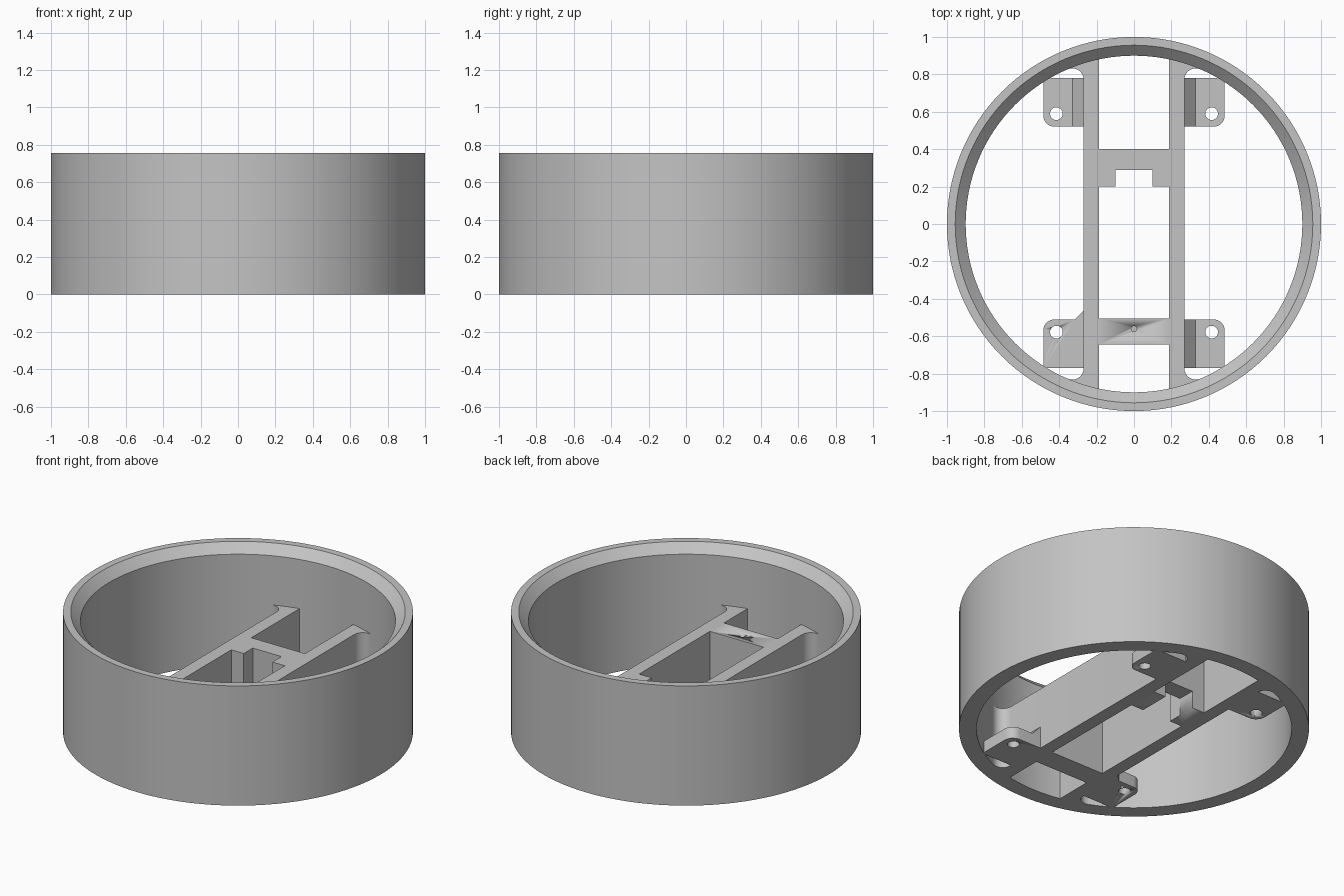
import bpy, bmesh, math

if "Cube" in bpy.data.objects:
    bpy.data.objects.remove(bpy.data.objects["Cube"])

grey = bpy.data.materials.new("light_grey")
grey.use_nodes = True
grey.diffuse_color = (0.55, 0.55, 0.55, 1)
grey.node_tree.nodes["Principled BSDF"].inputs["Base Color"].default_value = grey.diffuse_color

INNER_R, JOIN_R = 0.9, 0.91        # wall radius, radius where the frame sinks into the wall
BEAM_IN, BEAM_OUT, TOP = 0.187, 0.27, 0.39
TAB_T = 0.075


def finish(name, bm):
    """Turn a bmesh into a named, smooth-by-angle object."""
    bmesh.ops.recalc_face_normals(bm, faces=bm.faces)
    me = bpy.data.meshes.new(name)
    bm.to_mesh(me)
    bm.free()
    me.materials.append(grey)
    ob = bpy.data.objects.new(name, me)
    bpy.context.collection.objects.link(ob)
    bpy.ops.object.select_all(action='DESELECT')
    ob.select_set(True)
    bpy.context.view_layer.objects.active = ob
    bpy.ops.object.shade_smooth_by_angle(angle=math.radians(30))
    return ob


def prism(name, outline, lo, hi, along_y=False):
    """Extrude an outline along z, or an xz outline along y."""
    bm = bmesh.new()
    place = (lambda a, b, t: (a, t, b)) if along_y else (lambda a, b, t: (a, b, t))
    face = bm.faces.new([bm.verts.new(place(a, b, lo)) for a, b in outline])
    ext = bmesh.ops.extrude_face_region(bm, geom=[face])
    moved = [v for v in ext["geom"] if isinstance(v, bmesh.types.BMVert)]
    bmesh.ops.translate(bm, verts=moved, vec=place(0, 0, hi - lo))
    return finish(name, bm)


def arc(cx, cy, r, a0, a1, n):
    steps = [a0 + (a1 - a0) * i / n for i in range(n + 1)]
    return [(cx + r * math.cos(a), cy + r * math.sin(a)) for a in steps]


def cut(ob, cutter):
    """Subtract a cutter and discard it."""
    cutter.hide_render = True
    mod = ob.modifiers.new("cut", 'BOOLEAN')
    mod.operation, mod.solver, mod.object = 'DIFFERENCE', 'EXACT', cutter
    bpy.context.view_layer.objects.active = ob
    bpy.ops.object.modifier_apply(modifier=mod.name)
    bpy.data.objects.remove(cutter)


def circle(x, y, r, n=32):
    return arc(x, y, r, 0, 2 * math.pi, n)[:-1]


def rect(x0, x1, y0, y1):
    return [(x0, y0), (x1, y0), (x1, y1), (x0, y1)]


# Outer ring with a chamfered upper lip
bm = bmesh.new()
profile = [(INNER_R, 0), (1, 0), (1, 0.755), (0.956, 0.755), (INNER_R, 0.7)]
SEG = 128
loops = [[bm.verts.new((r * math.cos(a), r * math.sin(a), z)) for r, z in profile]
         for a in (2 * math.pi * i / SEG for i in range(SEG))]
for i, cur in enumerate(loops):
    nxt = loops[(i + 1) % SEG]
    for j in range(len(profile)):
        k = (j + 1) % len(profile)
        bm.faces.new((cur[j], nxt[j], nxt[k], cur[k]))
finish("outer_ring", bm)

# Long beams, with fillets where they meet the ring
FR = 0.06
fx = BEAM_OUT + FR
fy = math.sqrt((INNER_R - FR) ** 2 - fx ** 2)
meet = math.atan2(fy, fx)
end = arc(fx, fy, FR, math.pi, meet, 10)
end += [(JOIN_R * math.cos(meet), JOIN_R * math.sin(meet)),
        (BEAM_IN, math.sqrt(JOIN_R ** 2 - BEAM_IN ** 2))]
half_beam = end + [(x, -y) for x, y in reversed(end)]
for side, s in (("left", 1), ("right", -1)):
    prism(side + "_beam", [(s * x, y) for x, y in half_beam], 0, TOP)

# Back crossbar: notched in plan, with a channel underneath
W, N = BEAM_IN, 0.1
bar = prism("back_crossbar", [(-W, 0.2), (-N, 0.2), (-N, 0.29), (N, 0.29), (N, 0.2),
                              (W, 0.2), (W, 0.4), (-W, 0.4)], 0, TOP)
cut(bar, prism("channel_cutter", rect(-N, N, 0.25, 0.45), -0.1, 0.11))

# Front crossbar with a small blind hole
bar = prism("front_crossbar", rect(-W, W, -0.645, -0.505), 0, TOP)
cut(bar, prism("pin_cutter", circle(0, -0.56, 0.015, 16), 0.25, 0.5))

# Four mounting tabs with screw holes and sloped gussets
for side, sx in (("left", 1), ("right", -1)):
    for place, sy, near, far, hole in (("back", 1, 0.52, 0.78, 0.59),
                                       ("front", -1, 0.51, 0.77, 0.578)):
        plain = side == "right" and place == "front"
        c = 0.06
        start = [(BEAM_OUT, near - 0.045), (0.315, near)] if plain else [(BEAM_OUT, near)]
        outline = start + arc(0.485 - c, near + c, c, -math.pi / 2, 0, 8)
        outline += [(0.485, far), (BEAM_OUT, far)]
        name = f"{place}_{side}_"
        tab = prism(name + "tab", [(sx * x, sy * y) for x, y in outline], 0, TAB_T)
        cut(tab, prism("hole_cutter", circle(sx * 0.415, sy * hole, 0.034), -0.1, 0.2))
        if not plain:
            wedge = [(sx * BEAM_OUT, TAB_T), (sx * 0.33, TAB_T), (sx * BEAM_OUT, 0.14)]
            prism(name + "gusset", wedge, sy * near, sy * far, along_y=True)
